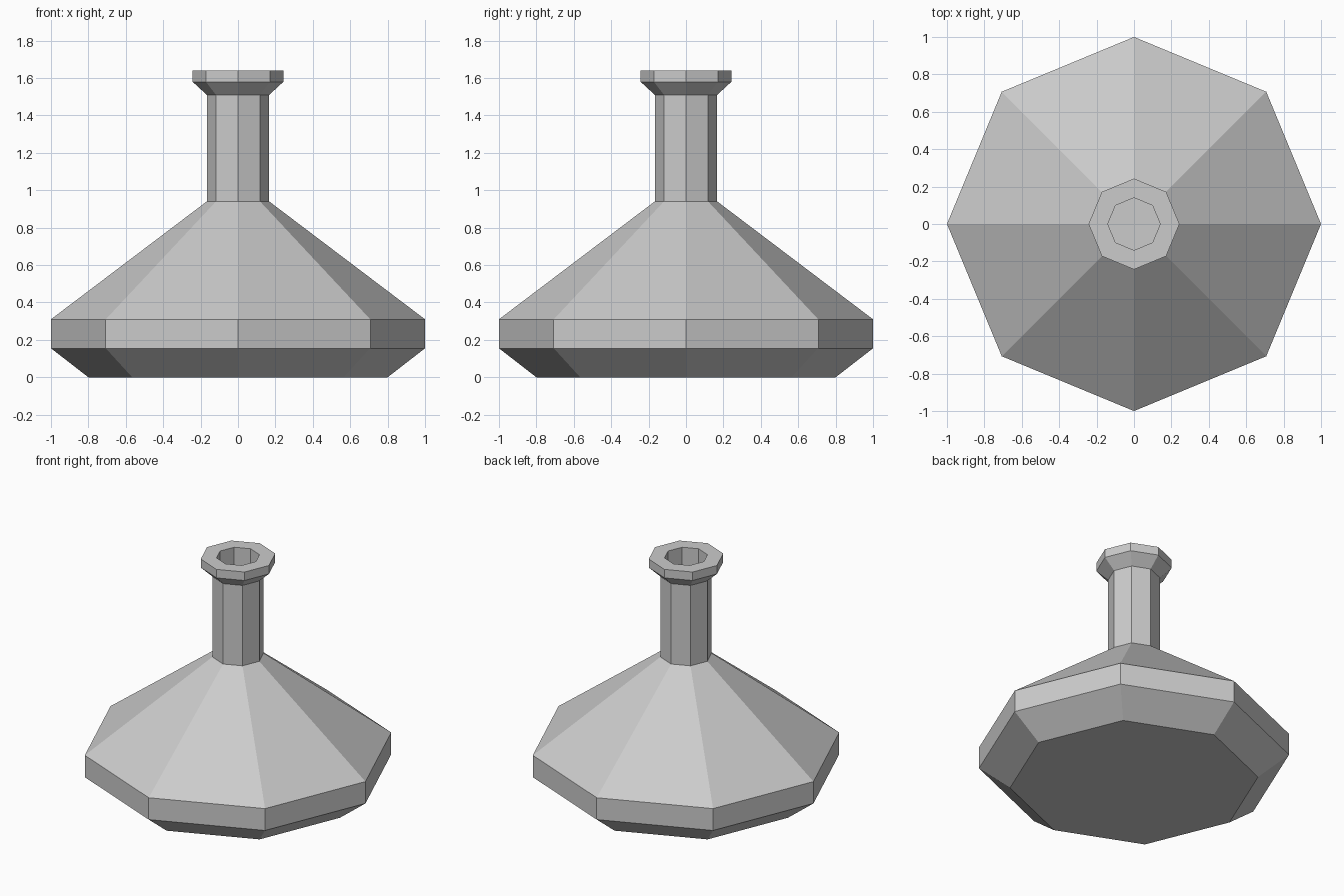
import bpy, bmesh, math

if "Cube" in bpy.data.objects:
    bpy.data.objects.remove(bpy.data.objects["Cube"])

SIDES = 8

glass = bpy.data.materials.new("light_grey")
glass.diffuse_color = (0.6, 0.6, 0.6, 1)
glass.use_nodes = True
glass.node_tree.nodes["Principled BSDF"].inputs["Base Color"].default_value = glass.diffuse_color

# Profile as (radius, height): outside from base to rim, then back down the hollow inside
outside = [(0.80, 0), (1, 0.155), (1, 0.31), (0.167, 0.94),
           (0.167, 1.51), (0.243, 1.58), (0.243, 1.64)]
inside = [(0.14, 1.64), (0.14, 0.92), (0.95, 0.30), (0.95, 0.18), (0.78, 0.04)]


def lathe(name, profile, material):
    """Sweep a profile into flat-sided rings and cap both ends."""
    bm = bmesh.new()
    rings = []
    for r, z in profile:
        angles = [math.tau * i / SIDES for i in range(SIDES)]
        rings.append([bm.verts.new((r * math.cos(a), r * math.sin(a), z)) for a in angles])
    for low, high in zip(rings, rings[1:]):
        for i in range(SIDES):
            j = (i + 1) % SIDES
            bm.faces.new((low[i], low[j], high[j], high[i]))
    bm.faces.new(rings[0][::-1])   # underside
    bm.faces.new(rings[-1])        # inner floor
    bmesh.ops.recalc_face_normals(bm, faces=bm.faces)
    mesh = bpy.data.meshes.new(name)
    bm.to_mesh(mesh)
    bm.free()
    mesh.materials.append(material)
    obj = bpy.data.objects.new(name, mesh)
    bpy.context.collection.objects.link(obj)
    return obj


# Flask body, neck and lip in one piece
lathe("flask", outside + inside, glass)
